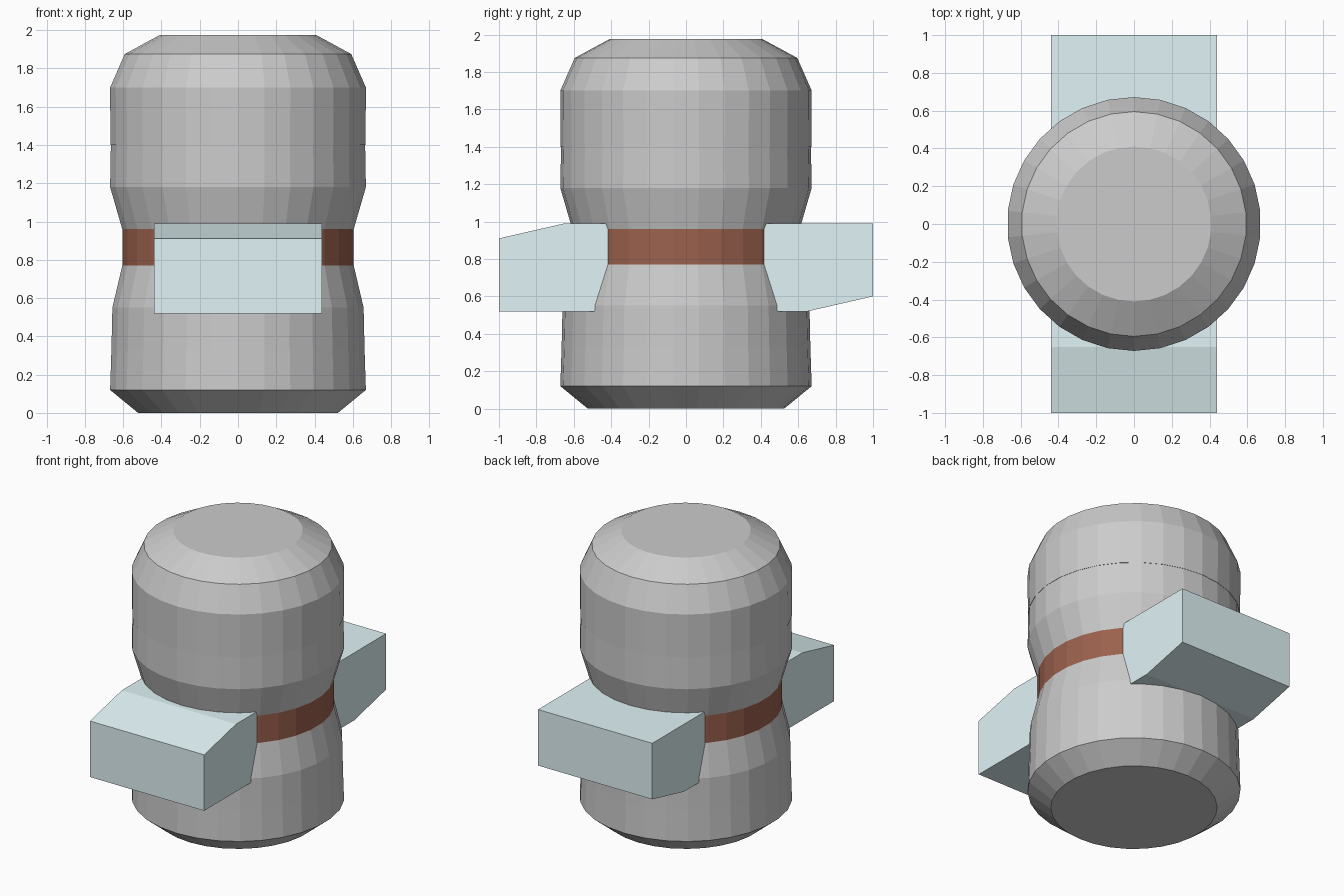
import bpy, bmesh
from math import sin, cos, pi

if "Cube" in bpy.data.objects:
    bpy.data.objects.remove(bpy.data.objects["Cube"])

SIDES = 30


def material(name, color):
    m = bpy.data.materials.new(name)
    m.diffuse_color = color
    m.use_nodes = True
    m.node_tree.nodes["Principled BSDF"].inputs["Base Color"].default_value = m.diffuse_color
    return m


def finish(name, bm, mat=None):
    bmesh.ops.recalc_face_normals(bm, faces=bm.faces)
    me = bpy.data.meshes.new(name)
    bm.to_mesh(me)
    bm.free()
    ob = bpy.data.objects.new(name, me)
    bpy.context.collection.objects.link(ob)
    if mat:
        me.materials.append(mat)
    return ob


def lathe(name, profile, mat=None):
    """Closed faceted solid from (radius, z) points, one corner facing -y."""
    bm = bmesh.new()
    rings = []
    for r, z in profile:
        rings.append([bm.verts.new((r * sin(2 * pi * i / SIDES),
                                    -r * cos(2 * pi * i / SIDES), z))
                      for i in range(SIDES)])
    for a, b in zip(rings, rings[1:]):
        for i in range(SIDES):
            j = (i + 1) % SIDES
            bm.faces.new((a[i], a[j], b[j], b[i]))
    bm.faces.new(rings[0])
    bm.faces.new(rings[-1])
    return finish(name, bm, mat)


def prism(name, outline, half_width, mat):
    """Extrude a (y, z) outline along x, centred."""
    bm = bmesh.new()
    face = bm.faces.new([bm.verts.new((-half_width, y, z)) for y, z in outline])
    ext = bmesh.ops.extrude_face_region(bm, geom=[face])
    moved = [v for v in ext["geom"] if isinstance(v, bmesh.types.BMVert)]
    bmesh.ops.translate(bm, verts=moved, vec=(2 * half_width, 0, 0))
    return finish(name, bm, mat)


rust = material("rust", (0.33, 0.12, 0.075, 1))
pale = material("pale_blue", (0.75, 0.9, 0.92, 1))

# Grey barrel: lower drum, waist band, collar and rounded cap
lathe("lower_drum", [(0.525, 0), (0.672, 0.12), (0.665, 0.33),
                     (0.66, 0.55), (0.608, 0.77)])
lathe("waist_band", [(0.608, 0.77), (0.608, 0.96)], rust)
lathe("collar", [(0.608, 0.96), (0.672, 1.18), (0.668, 1.40)])
lathe("cap", [(0.67, 1.40), (0.672, 1.70), (0.595, 1.875), (0.41, 1.975)])

# Crossbar through the waist: front half, then the same half turned 180 degrees
MID = 0.755
half = [(-0.65, 0.99), (-1.0, 0.91), (-1.0, 0.52)]
outline = half + [(-y, 2 * MID - z) for y, z in half]
prism("crossbar", outline, 0.44, pale)
